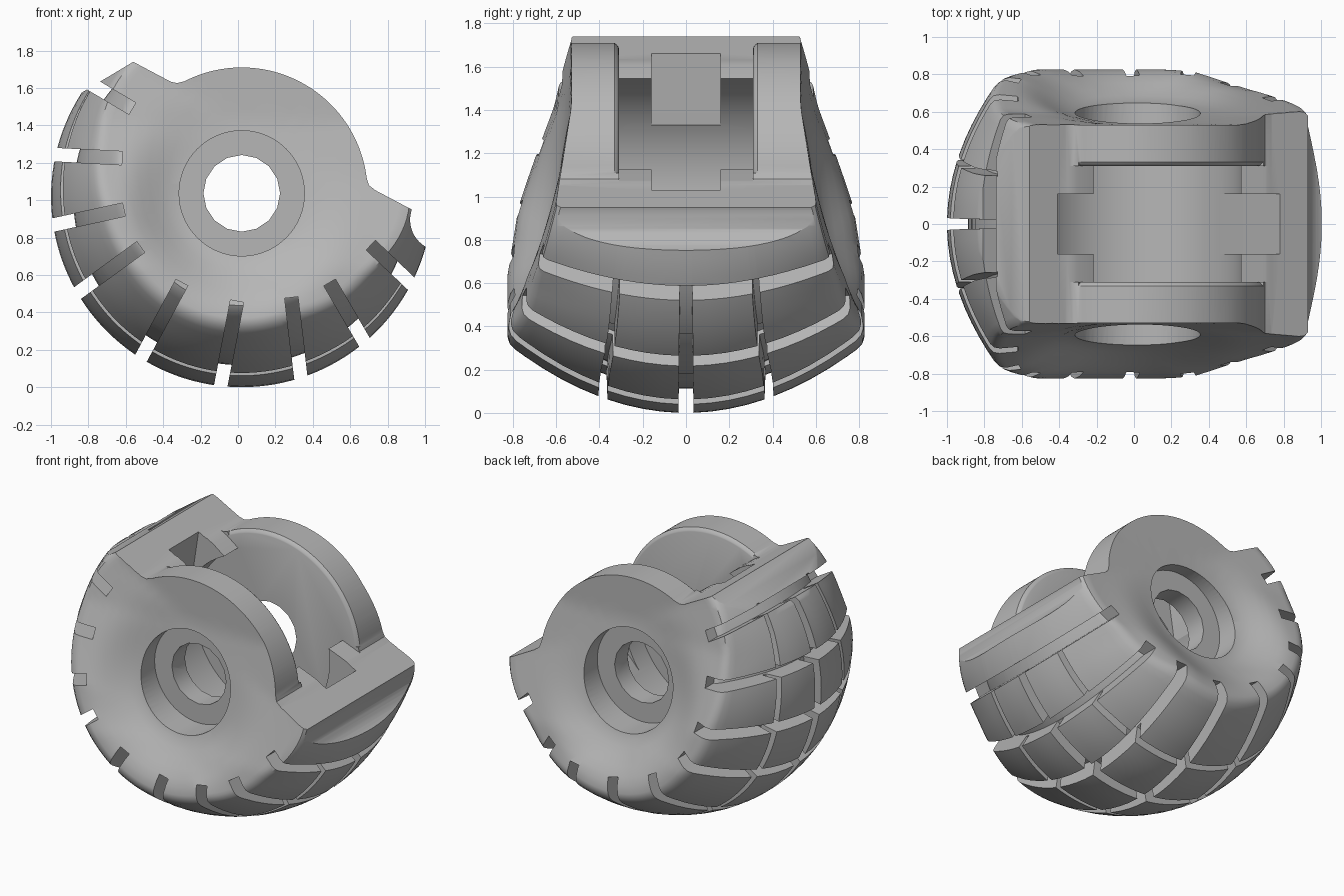
import bpy, bmesh, math
from math import sin, cos, radians, pi

if "Cube" in bpy.data.objects:
    bpy.data.objects.remove(bpy.data.objects["Cube"])

CX, CZ, R = 0.02, 1.02, 1.02        # axis and radius of the barrel
HUB = (0.02, 1.037)
GREY = bpy.data.materials.new("grey")
GREY.diffuse_color = (0.47, 0.47, 0.47, 1)
GREY.use_nodes = True
GREY.node_tree.nodes["Principled BSDF"].inputs["Base Color"].default_value = GREY.diffuse_color


def add_mesh(name, verts, faces):
    me = bpy.data.meshes.new(name)
    me.from_pydata(verts, [], faces)
    bm = bmesh.new()
    bm.from_mesh(me)
    bmesh.ops.recalc_face_normals(bm, faces=bm.faces)
    bm.to_mesh(me)
    bm.free()
    ob = bpy.data.objects.new(name, me)
    bpy.context.collection.objects.link(ob)
    return ob


def prism(name, pts, y0, y1):
    """Outline in x, z extruded along y."""
    n = len(pts)
    verts = [(x, y, z) for y in (y0, y1) for x, z in pts]
    faces = [list(range(n)), list(range(n, 2 * n))]
    faces += [(i, (i + 1) % n, n + (i + 1) % n, n + i) for i in range(n)]
    return add_mesh(name, verts, faces)


def sweep(name, profile, a0, a1, seg):
    """Closed (radius, y) outline swept round the hub."""
    n = len(profile)
    verts = []
    for k in range(seg + 1):
        a = radians(a0 + (a1 - a0) * k / seg)
        verts += [(HUB[0] + r * cos(a), y, HUB[1] + r * sin(a)) for r, y in profile]
    faces = [list(range(n)), list(range(seg * n, seg * n + n))]
    for k in range(seg):
        faces += [(k * n + i, k * n + (i + 1) % n, (k + 1) * n + (i + 1) % n, (k + 1) * n + i)
                  for i in range(n)]
    return add_mesh(name, verts, faces)


def arc(c, r, a0, a1, n):
    return [(c[0] + r * cos(radians(a0 + (a1 - a0) * i / n)),
             c[1] + r * sin(radians(a0 + (a1 - a0) * i / n))) for i in range(n + 1)]


def cut(ob, cutter):
    m = ob.modifiers.new("cut", 'BOOLEAN')
    m.operation, m.solver, m.object = 'DIFFERENCE', 'EXACT', cutter
    bpy.context.view_layer.objects.active = ob
    bpy.ops.object.modifier_apply(modifier=m.name)
    bpy.data.objects.remove(cutter)


def smooth(t):
    t = min(max(t, 0), 1)
    return t * t * (3 - 2 * t)


def depth(x, z):
    """Distance below the sloping top face."""
    return -(0.468 * (x + 0.56) + 0.883 * (z - 1.74))


def half_width(x, z):
    """Dished side face, swelling towards the tread."""
    base = min(max(0.53, 0.59 - 0.16 * (z - 1.04)), 0.655)
    r = math.hypot(x - CX, z - CZ)
    swell = 0.17 * smooth((r - 0.3) / 0.36) * min(max(depth(x, z) / 0.75, 0), 1)
    return base + swell * (1 - 0.55 * smooth((x - 0.15) / 0.7))


def barrel(name, inset, side_inset, groove):
    """Crowned tread with dished sides, swept round the y axis."""
    seg = 144
    half = [(0.955, 0), (0.9, 0), (0.8, 0), (0.7, 0), (0.6, 0), (0.49, 0), (0.485, 1),
            (0.445, 1), (0.44, 0), (0.34, 0), (0.24, 0), (0.14, 0), (0.043, 0), (0.04, 1)]
    tread = half + [(-t, g) for t, g in reversed(half)]
    fr = [i / 14 for i in range(1, 14)] + [0.955]
    verts, faces = [], []
    for k in range(seg):
        a = 2 * pi * k / seg
        c, s = cos(a), sin(a)
        crown = 0.32 + 0.15 * smooth(depth(CX + 0.95 * c, CZ + 0.95 * s) / 0.5)
        ye = 0.7
        for _ in range(30):         # where tread and side meet
            re = R - crown * ye * ye
            ye = 0.5 * ye + 0.5 * half_width(CX + re * c, CZ + re * s)
        re = R - crown * ye * ye - inset
        g = groove if 140 < math.degrees(a) < 335 else 0
        side = [(f * re, half_width(CX + f * re * c, CZ + f * re * s) - side_inset) for f in fr]
        mid = []
        for t, d in tread:
            y = t * ye
            mid.append((R - crown * y * y - inset - d * g, t * (ye - side_inset)))
        # rounded shoulder between side and tread
        p, q, e = side[-1], mid[0], (re, ye - side_inset)
        side += [tuple(0.25 * p[i] + 0.5 * e[i] + 0.25 * q[i] for i in (0, 1))]
        ring = side + mid + [(r, -y) for r, y in reversed(side)]
        verts += [(CX + r * c, y, CZ + r * s) for r, y in ring]
    n = len(verts) // seg
    for k in range(seg):
        a, b = k * n, (k + 1) % seg * n
        faces += [(a + i, a + i + 1, b + i + 1, b + i) for i in range(n - 1)]
    yc = half_width(CX, CZ) - side_inset
    p = len(verts)
    verts += [(CX, yc, CZ), (CX, -yc, CZ)]
    for k in range(seg):
        a, b = k * n, (k + 1) % seg * n
        faces += [(p, a, b), (p + 1, b + n - 1, a + n - 1)]
    return add_mesh(name, verts, faces)


body = barrel("treaded_body", 0, 0, 0.113)

# Sloping top face, leaving the round hinge lugs standing
cut(body, prism("top_cutter", [(-1.13, 1.40), (-0.56, 1.74), (-0.36, 1.634), (-0.325, 1.626)]
                + arc(HUB, 0.673, 117, 7, 48)
                + [(0.70, 1.08), (0.735, 1.053), (1.3, 0.754), (1.5, 2.5), (-1.5, 2.5)], -1.2, 1.2))

# Concave scoop under the right lip
cut(body, prism("scoop_cutter", arc((1.085, 0.895), 0.165, 0, 352.5, 47), -1.2, 1.2))

# Cross slots of the tread, with a floor parallel to the surface
slots = [((-0.565, 1.49), (-0.80, 1.63)), ((-0.62, 1.225), (-1.0, 1.245)),
         ((-0.61, 0.95), (-1.0, 0.865)), ((-0.52, 0.75), (-0.87, 0.495)),
         ((-0.30, 0.56), (-0.50, 0.19)), ((-0.005, 0.46), (-0.09, 0.02)),
         ((0.285, 0.48), (0.335, 0.06)), ((0.49, 0.56), (0.70, 0.20)),
         ((0.71, 0.76), (0.93, 0.55))]
for (x0, z0), (x1, z1) in slots:
    dx, dz = x1 - x0, z1 - z0
    length = math.hypot(dx, dz)
    ux, uz = dx / length, dz / length
    x1, z1 = x1 + 0.2 * ux, z1 + 0.2 * uz
    wx, wz = -uz * 0.036, ux * 0.036
    slot = prism("slot_cutter", [(x0 - wx, z0 - wz), (x1 - wx, z1 - wz),
                                 (x1 + wx, z1 + wz), (x0 + wx, z0 + wz)], -1.1, 1.1)
    cut(slot, barrel("slot_floor", 0.118, 0.09, 0))
    cut(body, slot)

# Round pocket between the lugs and its narrow end notches
cut(body, prism("pocket_cutter", arc(HUB, 0.56, 115, 369, 64)
                + [(0.70, 1.075), (0.78, 1.04), (1.2, 2.2), (-0.45, 2.2), (-0.40, 1.66),
                   (-0.30, 1.607)], -0.31, 0.31))
cut(body, prism("notch_cutter", [(-0.38, 1.9), (-0.41, 1.66), (-0.46, 1.33), (0.45, 0.68),
                                 (0.78, 1.03), (0.95, 1.25)], -0.16, 0.16))

# Rounded inner rims of the lugs
for s in (-1, 1):
    rim = [(0.70 - 0.07 + 0.05 * sin(t * pi / 12), s * (0.356 - 0.05 * cos(t * pi / 12)))
           for t in range(7)]
    cut(body, sweep("rim_cutter", rim + [(0.72, s * 0.356), (0.72, s * 0.28), (0.63, s * 0.28)],
                    6, 118, 48))

# Hinge holes with wide counterbores
cut(body, prism("bore_cutter", arc(HUB, 0.205, 0, 337.5, 15), -1.2, 1.2))
for y0, y1 in ((-1.2, -0.45), (0.45, 1.2)):
    cut(body, prism("counterbore_cutter", arc(HUB, 0.335, 0, 354.375, 63), y0, y1))

body.data.materials.clear()
body.data.materials.append(GREY)
for f in body.data.polygons:
    f.material_index = 0
bpy.ops.object.select_all(action='DESELECT')
body.select_set(True)
bpy.context.view_layer.objects.active = body
bpy.ops.object.shade_smooth_by_angle(angle=radians(35))
